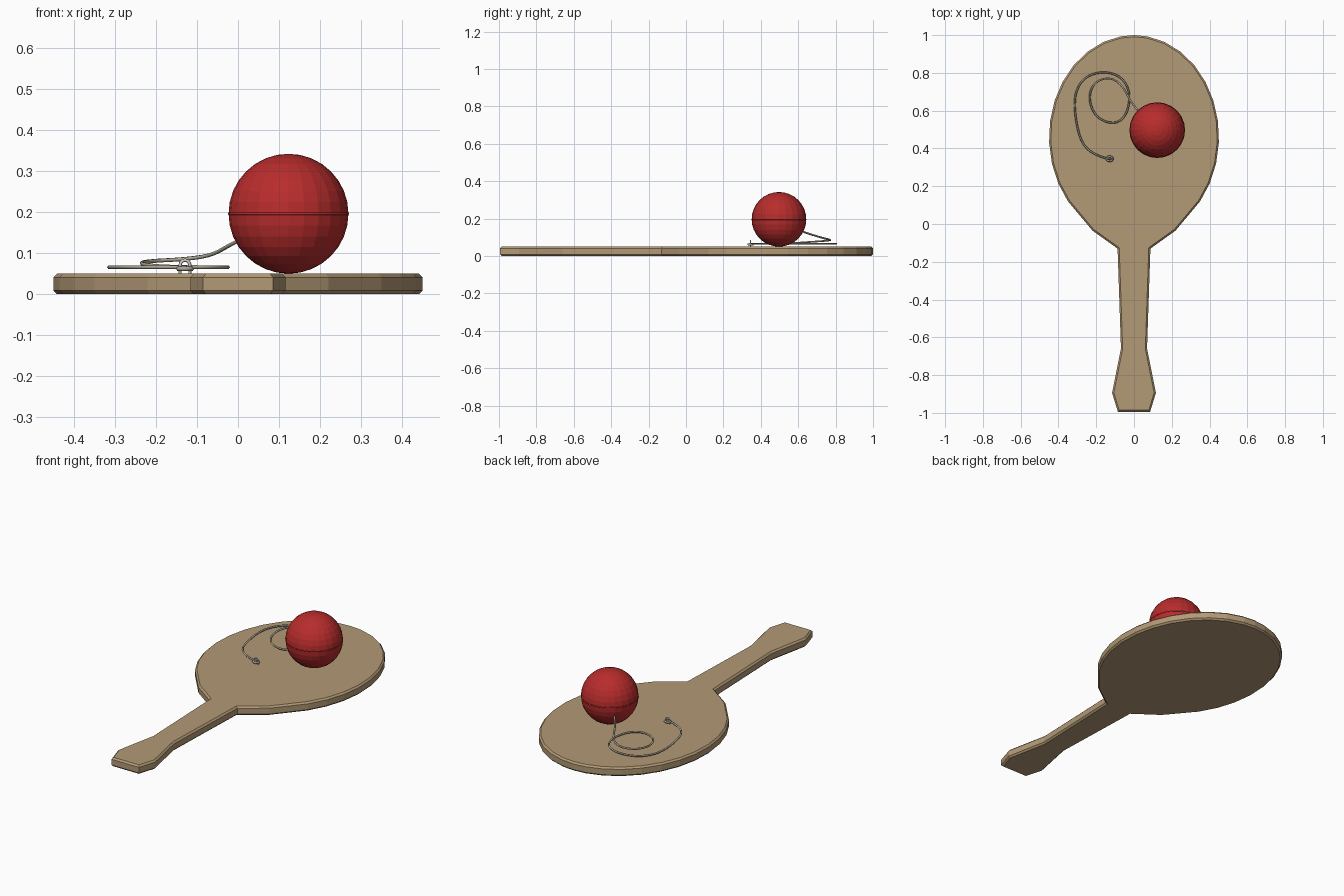
import bpy, bmesh
from math import sin, cos, pi, radians

if "Cube" in bpy.data.objects:
    bpy.data.objects.remove(bpy.data.objects["Cube"])


def material(name, rgb):
    m = bpy.data.materials.new(name)
    m.diffuse_color = (*rgb, 1)
    m.use_nodes = True
    m.node_tree.nodes["Principled BSDF"].inputs["Base Color"].default_value = m.diffuse_color
    return m


wood = material("wood", (0.45, 0.32, 0.18))
red = material("red_rubber", (0.48, 0.025, 0.025))
cord = material("cord", (0.42, 0.38, 0.30))


def add_object(name, bm, mat=None):
    mesh = bpy.data.meshes.new(name)
    bm.to_mesh(mesh)
    bm.free()
    ob = bpy.data.objects.new(name, mesh)
    bpy.context.collection.objects.link(ob)
    if mat:
        mesh.materials.append(mat)
    return ob


def tube(name, points, radius, mat=None, kind='NURBS', cyclic=False):
    curve = bpy.data.curves.new(name, 'CURVE')
    curve.dimensions = '3D'
    curve.bevel_depth = radius
    curve.bevel_resolution = 1
    curve.resolution_u = 4
    curve.use_fill_caps = True
    s = curve.splines.new(kind)
    s.points.add(len(points) - 1)
    for p, co in zip(s.points, points):
        p.co = (*co, 1)
    s.use_cyclic_u = cyclic
    if kind == 'NURBS':
        s.order_u = 3
        s.use_endpoint_u = True
    if mat:
        curve.materials.append(mat)
    ob = bpy.data.objects.new(name, curve)
    bpy.context.collection.objects.link(ob)
    return ob


# Paddle: right half outline, mirrored, extruded and chamfered
half = [(0.085, -0.995), (0.116, -0.894), (0.069, -0.66), (0.087, -0.13), (0.22, -0.035)]
half += [(0.45 * cos(radians(a)), 0.46 + 0.54 * sin(radians(a))) for a in range(-51, 85, 12)]
outline = half + [(0, 1.0)] + [(-x, y) for x, y in reversed(half)]
outline = [(x, max(y, -1.0)) for x, y in outline]
bm = bmesh.new()
base = bm.faces.new([bm.verts.new((x, y, 0)) for x, y in outline])
ext = bmesh.ops.extrude_face_region(bm, geom=[base])
bmesh.ops.translate(bm, vec=(0, 0, 0.05),
                    verts=[g for g in ext["geom"] if isinstance(g, bmesh.types.BMVert)])
bmesh.ops.recalc_face_normals(bm, faces=bm.faces)
rims = [e for e in bm.edges if abs(e.verts[0].co.z - e.verts[1].co.z) < 1e-5]
bmesh.ops.bevel(bm, geom=rims, offset=0.009, segments=1, affect='EDGES')
add_object("paddle", bm, wood)

# Rubber ball with a thin raised moulding seam
bm = bmesh.new()
bmesh.ops.create_uvsphere(bm, u_segments=24, v_segments=16, radius=0.146)
ball = add_object("ball", bm, red)
ball.location = (0.123, 0.497, 0.196)
seam = [(0.123 + 0.1445 * cos(i * pi / 12), 0.497 + 0.1445 * sin(i * pi / 12), 0.196)
        for i in range(24)]
tube("ball_seam", seam, 0.003, red, 'POLY', True)

# Elastic cord: flat outer loop, then an inner loop rising to the ball
path = [(-0.125, 0.342, 0.066), (-0.20, 0.36, 0.066), (-0.275, 0.42, 0.066),
        (-0.308, 0.54, 0.066), (-0.318, 0.68, 0.066), (-0.27, 0.775, 0.066),
        (-0.17, 0.81, 0.066), (-0.07, 0.785, 0.066), (-0.018, 0.70, 0.066),
        (-0.035, 0.58, 0.066), (-0.10, 0.525, 0.066), (-0.20, 0.56, 0.068),
        (-0.243, 0.66, 0.075), (-0.215, 0.75, 0.081), (-0.13, 0.78, 0.085),
        (-0.06, 0.735, 0.095), (-0.01, 0.63, 0.127), (0.07, 0.545, 0.16)]
tube("elastic_cord", path, 0.005, cord)

# Cord loop tied round the staple
loop = [(-0.129 + 0.016 * cos(i * pi / 5), 0.345 + 0.012 * sin(i * pi / 5), 0.062)
        for i in range(10)]
tube("cord_knot", loop, 0.006, cord, 'POLY', True)

# Wire staple holding the cord end
arch = [(-0.129 + 0.012 * cos(i * pi / 6), 0.345, 0.071 + 0.012 * sin(i * pi / 6))
        for i in range(7)]
tube("staple", [(-0.117, 0.345, 0.045)] + arch + [(-0.141, 0.345, 0.045)], 0.004, None, 'POLY')
